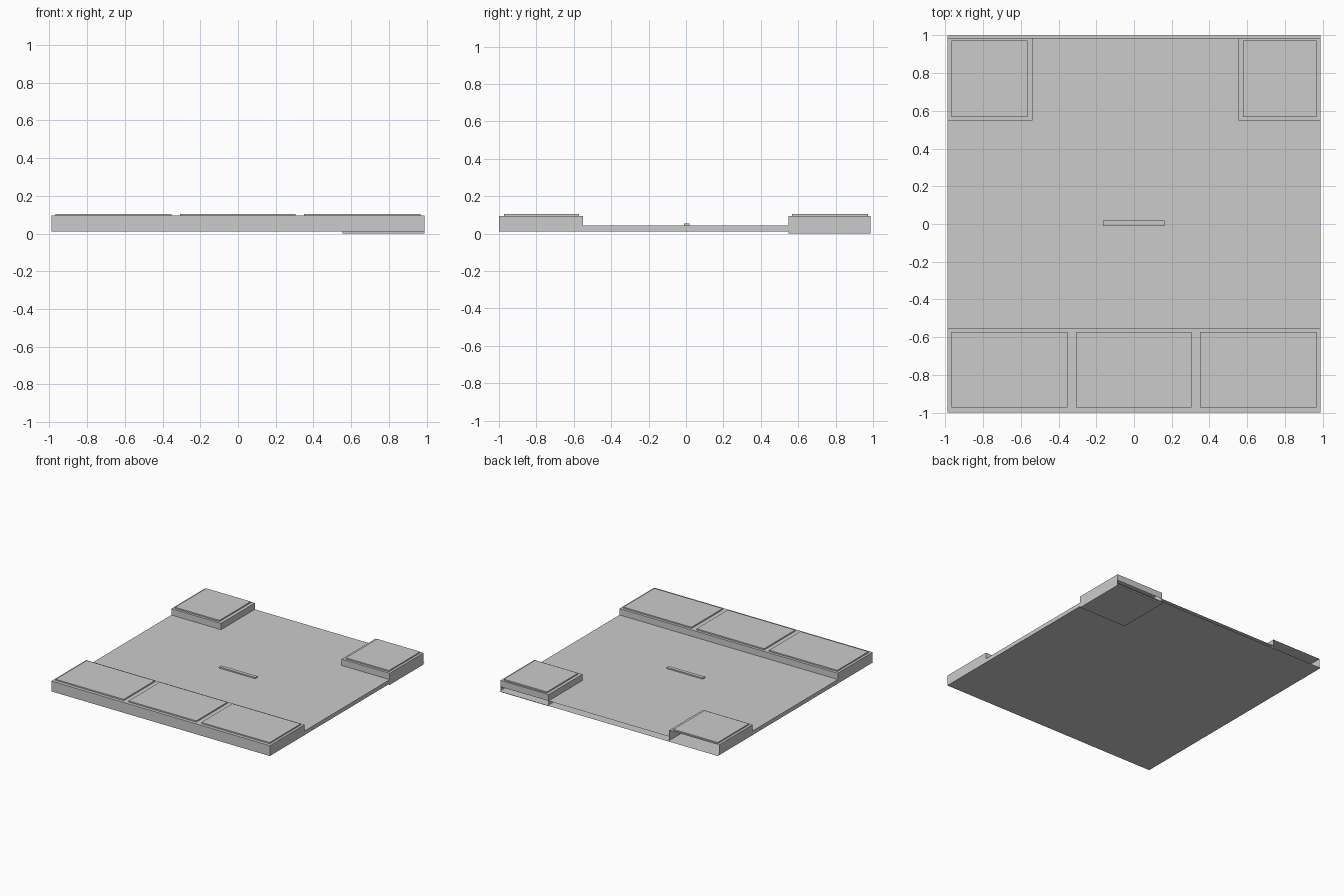
import bpy, bmesh

if "Cube" in bpy.data.objects:
    bpy.data.objects.remove(bpy.data.objects["Cube"])

X, YF, YB, YE = 0.988, -1.0, 0.986, 1.0        # outer limits, back of the walls, floor edge
Z0, ZS, ZB, ZC = 0.01, 0.043, 0.095, 0.105     # underside, deck, block top, pad top
Y1, Y2 = -0.551, 0.549                         # inner edges of front and back blocks
XL, XR = -0.538, 0.553                         # inner edges of the back blocks

# corner indices: bit 0 = x, bit 1 = y, bit 2 = z
SIDES = {"bottom": (0, 2, 3, 1), "top": (4, 5, 7, 6), "front": (0, 1, 5, 4),
         "back": (2, 6, 7, 3), "left": (0, 4, 6, 2), "right": (1, 3, 7, 5)}


def shell(name, x, y, z, sides):
    """Box made of only the named sides."""
    bm = bmesh.new()
    v = [bm.verts.new((x[i & 1], y[i >> 1 & 1], z[i >> 2])) for i in range(8)]
    for s in sides.split():
        bm.faces.new([v[i] for i in SIDES[s]])
    bmesh.ops.delete(bm, geom=[p for p in v if not p.link_faces], context='VERTS')
    me = bpy.data.meshes.new(name)
    bm.to_mesh(me)
    bm.free()
    ob = bpy.data.objects.new(name, me)
    bpy.context.collection.objects.link(ob)
    return ob


# Thin hollow base, open at the back
shell("underside", (-X, X), (YF, YE), (Z0, ZS), "bottom")
shell("deck", (-X, X), (Y1, Y2), (Z0, ZS), "top left right")
shell("deck_rear", (XL, XR), (Y2, YB), (Z0, ZS), "top")

# Raised front block
shell("front_block", (-X, X), (YF, Y1), (Z0, ZB), "top front left right")
shell("front_block_back", (-X, X), (YF, Y1), (ZS, ZB), "back")

# Raised back corner blocks
shell("back_left_block", (-X, XL), (Y2, YB), (Z0, ZB), "top front left right")
shell("back_right_block", (XR, X), (Y2, YB), (Z0, ZB), "top front left right")
shell("back_right_block_back", (XR, X), (Y2, YB), (ZS, ZB), "back")

# Shallow foot under the back right corner
shell("corner_foot", (XR, X), (Y2, YB), (0, Z0), "bottom front back left right")

# Thin pads on the blocks
WALLS = "top front back left right"
for i, x in enumerate([(-0.968, -0.352), (-0.307, 0.305), (0.35, 0.968)]):
    shell(f"front_pad_{i + 1}", x, (-0.974, -0.572), (ZB, ZC), WALLS)
shell("back_left_pad", (-0.968, -0.565), (0.568, 0.972), (ZB, ZC), WALLS)
shell("back_right_pad", (0.578, 0.968), (0.568, 0.972), (ZB, ZC), WALLS)

# Small raised bar in the middle of the deck
shell("centre_bar", (-0.164, 0.162), (-0.01, 0.019), (ZS, 0.053), WALLS)
